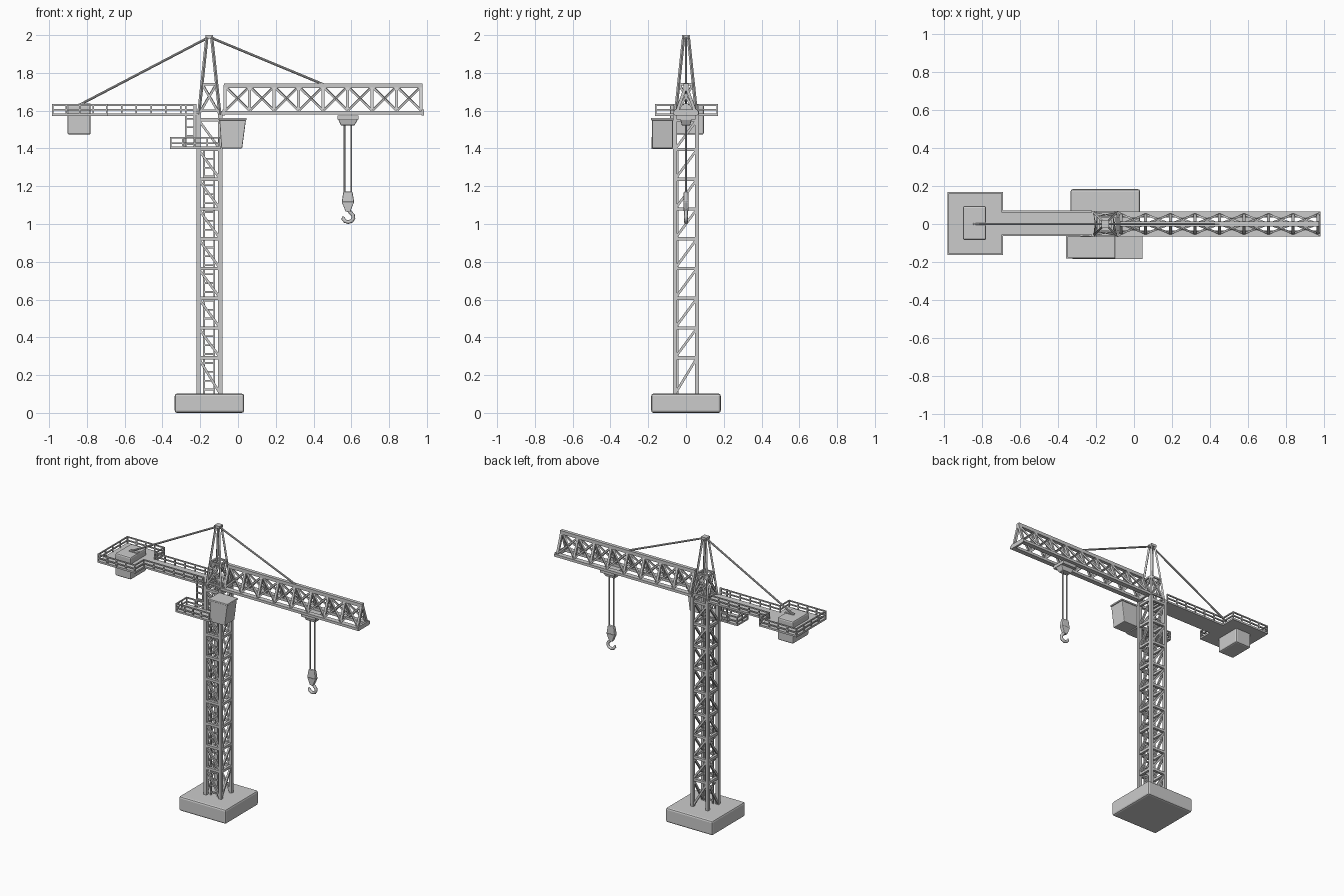
import bpy, bmesh
from mathutils import Vector, Matrix

if "Cube" in bpy.data.objects:
    bpy.data.objects.remove(bpy.data.objects["Cube"])

grey = bpy.data.materials.new("plain_grey")
grey.use_nodes = True
COL = (0.6, 0.6, 0.6, 1)
grey.diffuse_color = COL
grey.node_tree.nodes["Principled BSDF"].inputs["Base Color"].default_value = COL

MX = -0.152          # mast centre
HALF = 0.058         # mast leg offset


def finish(name, bm, bevel=0):
    bmesh.ops.recalc_face_normals(bm, faces=bm.faces)
    me = bpy.data.meshes.new(name)
    bm.to_mesh(me)
    bm.free()
    me.materials.append(grey)
    ob = bpy.data.objects.new(name, me)
    bpy.context.collection.objects.link(ob)
    if bevel:
        mod = ob.modifiers.new("soft_edges", "BEVEL")
        mod.width, mod.segments = bevel, 2
    return ob


def bars(name, segs, w, h=None, sides=4):
    """Straight bars between point pairs; square or round section."""
    bm = bmesh.new()
    for a, b in segs:
        a, b = Vector(a), Vector(b)
        d = b - a
        m = Matrix.Translation((a + b) / 2) @ d.to_track_quat('Z', 'Y').to_matrix().to_4x4()
        if sides == 4:
            bmesh.ops.create_cube(bm, size=1, matrix=m @ Matrix.Diagonal((w, h or w, d.length, 1)))
        else:
            bmesh.ops.create_cone(bm, cap_ends=True, segments=sides, radius1=w / 2,
                                  radius2=w / 2, depth=d.length, matrix=m)
    return finish(name, bm)


def block(name, x, y, z, bevel=0, top=None):
    """Box from ranges; top gives different x, y ranges for the upper face."""
    bm = bmesh.new()
    tx, ty = top or (x, y)
    rings = []
    for (xr, yr, h) in ((x, y, z[0]), (tx, ty, z[1])):
        rings.append([bm.verts.new((xr[i], yr[j], h)) for i, j in ((0, 0), (1, 0), (1, 1), (0, 1))])
    lo, hi = rings
    bm.faces.new(lo)
    bm.faces.new(hi)
    for i in range(4):
        j = (i + 1) % 4
        bm.faces.new((lo[i], lo[j], hi[j], hi[i]))
    return finish(name, bm, bevel)


def corners(r, z):
    return [(MX + sx * r, sy * r, z) for sx, sy in ((-1, -1), (1, -1), (1, 1), (-1, 1))]


def loop(pts):
    return list(zip(pts, pts[1:] + pts[:1]))


def ladder(name, x0, x1, y, z0, z1, step, w):
    segs = [((x, y, z0), (x, y, z1)) for x in (x0, x1)]
    n = int((z1 - z0) / step)
    segs += [((x0, y, z0 + step * (i + .5)), (x1, y, z0 + step * (i + .5))) for i in range(n)]
    return bars(name, segs, w)


def railing(name, path, z, height, gap):
    """Posts, mid rail and top rail along an open path."""
    segs = []
    for (ax, ay), (bx, by) in zip(path, path[1:]):
        a, b = Vector((ax, ay, z)), Vector((bx, by, z))
        for f in (0.5, 1):
            up = Vector((0, 0, height * f))
            segs.append((a + up, b + up))
        n = max(1, round((b - a).length / gap))
        for i in range(n + 1):
            p = a.lerp(b, i / n)
            segs.append((p, p + Vector((0, 0, height + 0.004))))
    return bars(name, segs, 0.008)


# foundation
block("foundation", (-0.335, 0.032), (-0.184, 0.184), (0, 0.102), 0.012)

# mast: legs, rings and one diagonal per bay on each face
levels = [0.1] + [0.292 + 0.1575 * i for i in range(9)]
bars("mast_legs", list(zip(corners(HALF, 0.1), corners(HALF, 1.58))), 0.022)
rings = []
for z in levels[1:]:
    rings += loop(corners(HALF, z))
bars("mast_rings", rings, 0.018)
diagonals = []
for z0, z1 in zip(levels, levels[1:]):
    for s in (-HALF, HALF):
        diagonals.append(((MX - HALF, s, z1), (MX + HALF, s, z0)))
        diagonals.append(((MX + s, -HALF, z0), (MX + s, HALF, z1)))
bars("mast_diagonals", diagonals, 0.013)
ladder("mast_ladder", -0.18, -0.126, -0.045, 0.1, 1.4, 0.047, 0.009)

# tower head
foot, mid, tip = corners(0.056, 1.58), corners(0.037, 1.74), corners(0.012, 1.995)
head = list(zip(foot, tip)) + loop(corners(0.054, 1.6)) + loop(mid)
for i in range(4):
    j = (i + 1) % 4
    head += [(foot[i], mid[j]), (foot[j], mid[i])]
bars("tower_head", head, 0.012)
block("head_cap", (MX - .02, MX + .02), (-.02, .02), (1.983, 2.0))

# jib: triangular lattice
X0, X1, BAYS = -0.068, 0.97, 8
bars("jib_lower_chords", [((-0.09, s * .05, 1.588), (0.985, s * .05, 1.588)) for s in (-1, 1)], 0.034, 0.018)
bars("jib_upper_chord", [((X0 - .005, 0, 1.733), (X1 + .007, 0, 1.733))], 0.024)
posts, braces = [], []
step = (X1 - X0) / BAYS
for s in (-1, 1):
    for i in range(BAYS + 1):
        x = X0 + step * i
        posts.append(((x, s * .05, 1.59), (x, 0, 1.733)))
        if i < BAYS:
            braces.append(((x, s * .05, 1.6), (x + step, 0, 1.728)))
            braces.append(((x + step, s * .05, 1.6), (x, 0, 1.728)))
bars("jib_posts", posts, 0.016)
bars("jib_braces", braces, 0.011)
bars("jib_end_beams", [((x, -.06, 1.59), (x, .06, 1.59)) for x in (-0.075, 0.978)], 0.014, 0.03)

# tie rods
bars("tie_rods", [((MX, 0, 1.99), (-0.85, 0, 1.625)), ((MX, 0, 1.99), (0.45, 0, 1.74))], 0.013, sides=8)

# counter jib with walkway, end platform and railing
block("walkway_deck", (-0.7, -0.2), (-0.062, 0.068), (1.573, 1.586))
block("rear_platform", (-0.985, -0.69), (-0.163, 0.17), (1.573, 1.586))
railing("rear_railing", [(-0.225, -.06), (-.695, -.06), (-.695, -.16), (-.981, -.16), (-.981, .166),
                         (-.695, .166), (-.695, .066), (-0.225, .066)], 1.58, 0.05, 0.08)
block("counterweight", (-0.903, -0.78), (-0.085, 0.095), (1.473, 1.632), 0.01)
block("weight_lug", (-0.845, -0.78), (-0.012, 0.012), (1.622, 1.638))

# operator platform, railing and ladder
block("cab_platform", (-0.36, -0.09), (-0.182, -0.06), (1.397, 1.409))
railing("cab_railing", [(-0.22, -.064), (-0.356, -.064), (-0.356, -.178), (-0.1, -.178)], 1.4, 0.056, 0.07)
ladder("deck_ladder", -0.277, -0.23, -0.062, 1.4, 1.635, 0.045, 0.009)

# operator cab
block("cab_body", (-0.088, 0.022), (-0.18, -0.07), (1.4, 1.55), 0.005, top=((-0.098, 0.042), (-0.18, -0.07)))
block("cab_roof", (-0.102, 0.046), (-0.185, -0.066), (1.549, 1.561), 0.003)

# trolley, ropes and hook
block("trolley", (0.545, 0.617), (-.022, .022), (1.522, 1.555), 0.004, top=((0.53, 0.635), (-.03, .03)))
block("trolley_frame", (0.528, 0.637), (-.05, .05), (1.553, 1.575))
bars("hoist_ropes", [((x, 0, 1.16), (x, 0, 1.53)) for x in (0.564, 0.6)], 0.009, sides=8)
block("hook_block_upper", (0.549, 0.615), (-.014, .014), (1.115, 1.172), 0.006, top=((0.558, 0.606), (-.012, .012)))
block("hook_block_lower", (0.57, 0.594), (-.012, .012), (1.065, 1.117), 0.003, top=((0.549, 0.615), (-.014, .014)))

curve = bpy.data.curves.new("hook", "CURVE")
curve.dimensions = "3D"
curve.bevel_depth, curve.bevel_resolution, curve.use_fill_caps = 0.01, 2, True
spline = curve.splines.new("POLY")
path = [(.583, 1.08), (.594, 1.062), (.609, 1.047), (.611, 1.03), (.602, 1.016), (.584, 1.01),
        (.567, 1.015), (.557, 1.028), (.555, 1.04)]
spline.points.add(len(path) - 1)
for p, (x, z) in zip(spline.points, path):
    p.co = (x, 0, z, 1)
spline.points[-1].radius = 0.4
curve.materials.append(grey)
bpy.context.collection.objects.link(bpy.data.objects.new("hook", curve))
